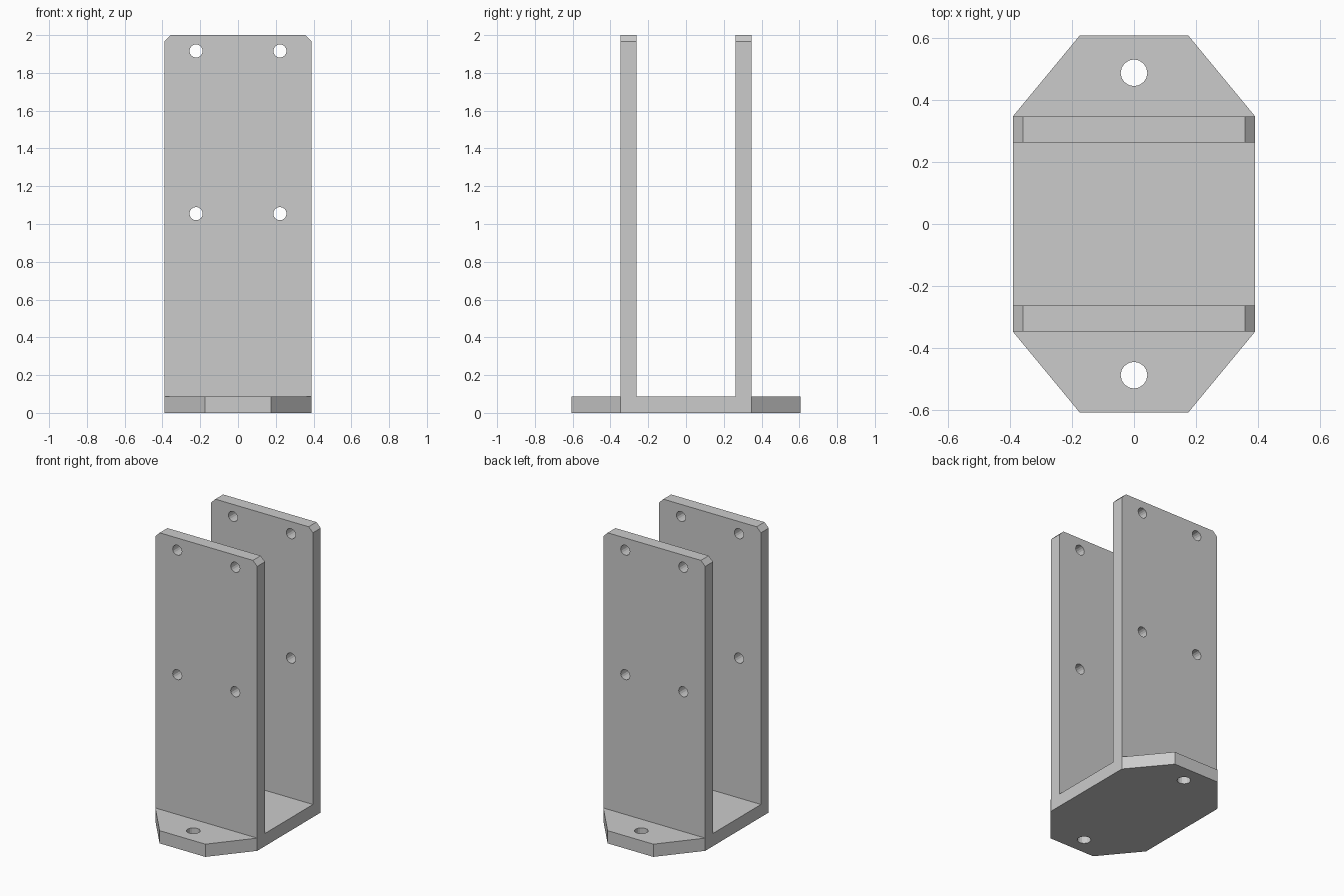
import bpy, bmesh
from mathutils import Matrix, Vector
from math import pi

cube = bpy.data.objects.get("Cube")
if cube:
    bpy.data.objects.remove(cube, do_unlink=True)

HALF_W, BASE_T, HEIGHT = 0.39, 0.088, 2.0
WALL_IN, WALL_OUT = 0.262, 0.347
TIP_X, TIP_Y = 0.175, 0.607
CHAMFER = 0.033

steel = bpy.data.materials.new("plain grey metal")
steel.use_nodes = True
GREY = (0.6, 0.6, 0.6, 1)
steel.diffuse_color = GREY
steel.node_tree.nodes["Principled BSDF"].inputs["Base Color"].default_value = GREY


def make_object(name, bm):
    bmesh.ops.recalc_face_normals(bm, faces=bm.faces)
    mesh = bpy.data.meshes.new(name)
    bm.to_mesh(mesh)
    bm.free()
    mesh.materials.append(steel)
    obj = bpy.data.objects.new(name, mesh)
    bpy.context.collection.objects.link(obj)
    return obj


def prism(name, outline, depth):
    """Extrude a closed outline of 3D points along a vector."""
    bm = bmesh.new()
    face = bm.faces.new([bm.verts.new(p) for p in outline])
    new = bmesh.ops.extrude_face_region(bm, geom=[face])["geom"]
    verts = [v for v in new if isinstance(v, bmesh.types.BMVert)]
    bmesh.ops.translate(bm, verts=verts, vec=Vector(depth))
    return make_object(name, bm)


def boolean(target, tool, operation):
    """Apply one boolean and discard the tool."""
    tool.hide_render = True
    mod = target.modifiers.new(operation.lower(), 'BOOLEAN')
    mod.operation, mod.solver, mod.object = operation, 'EXACT', tool
    bpy.context.view_layer.update()
    graph = bpy.context.evaluated_depsgraph_get()
    mesh = bpy.data.meshes.new_from_object(target.evaluated_get(graph))
    target.modifiers.clear()
    target.data = mesh
    bpy.data.objects.remove(tool, do_unlink=True)


# Base plate with tapered ends
quarter = [(HALF_W, WALL_OUT), (TIP_X, TIP_Y)]
half = quarter + [(-x, y) for x, y in reversed(quarter)]
outline = half + [(-x, -y) for x, y in half]
bracket = prism("bracket", [(x, y, 0) for x, y in outline], (0, 0, BASE_T))

# Two upright walls with clipped top corners, fused to the base
side = [(HALF_W, 0), (HALF_W, HEIGHT - CHAMFER), (HALF_W - CHAMFER, HEIGHT)]
wall = side + [(-x, z) for x, z in reversed(side)]
for y in (-WALL_OUT, WALL_IN):
    upright = prism("upright", [(x, y, z) for x, z in wall], (0, WALL_OUT - WALL_IN, 0))
    boolean(bracket, upright, 'UNION')

# Bolt holes: four through both walls, one in each base end
drills = bmesh.new()


def drill(radius, length, matrix):
    bmesh.ops.create_cone(drills, cap_ends=True, segments=16, radius1=radius,
                          radius2=radius, depth=length, matrix=matrix)


for sign in (-1, 1):
    for z in (1.055, 1.916):
        drill(0.035, 1, Matrix.Translation((sign * 0.222, 0, z)) @ Matrix.Rotation(pi / 2, 4, 'X'))
    drill(0.043, 0.5, Matrix.Translation((0, sign * 0.487, 0)))
boolean(bracket, make_object("hole_cutter", drills), 'DIFFERENCE')

# Tidy coplanar seams so every flat side is one face
bm = bmesh.new()
bm.from_mesh(bracket.data)
bmesh.ops.remove_doubles(bm, verts=bm.verts, dist=0.0001)
bmesh.ops.dissolve_limit(bm, angle_limit=0.01, verts=bm.verts, edges=bm.edges)
bm.to_mesh(bracket.data)
bm.free()
